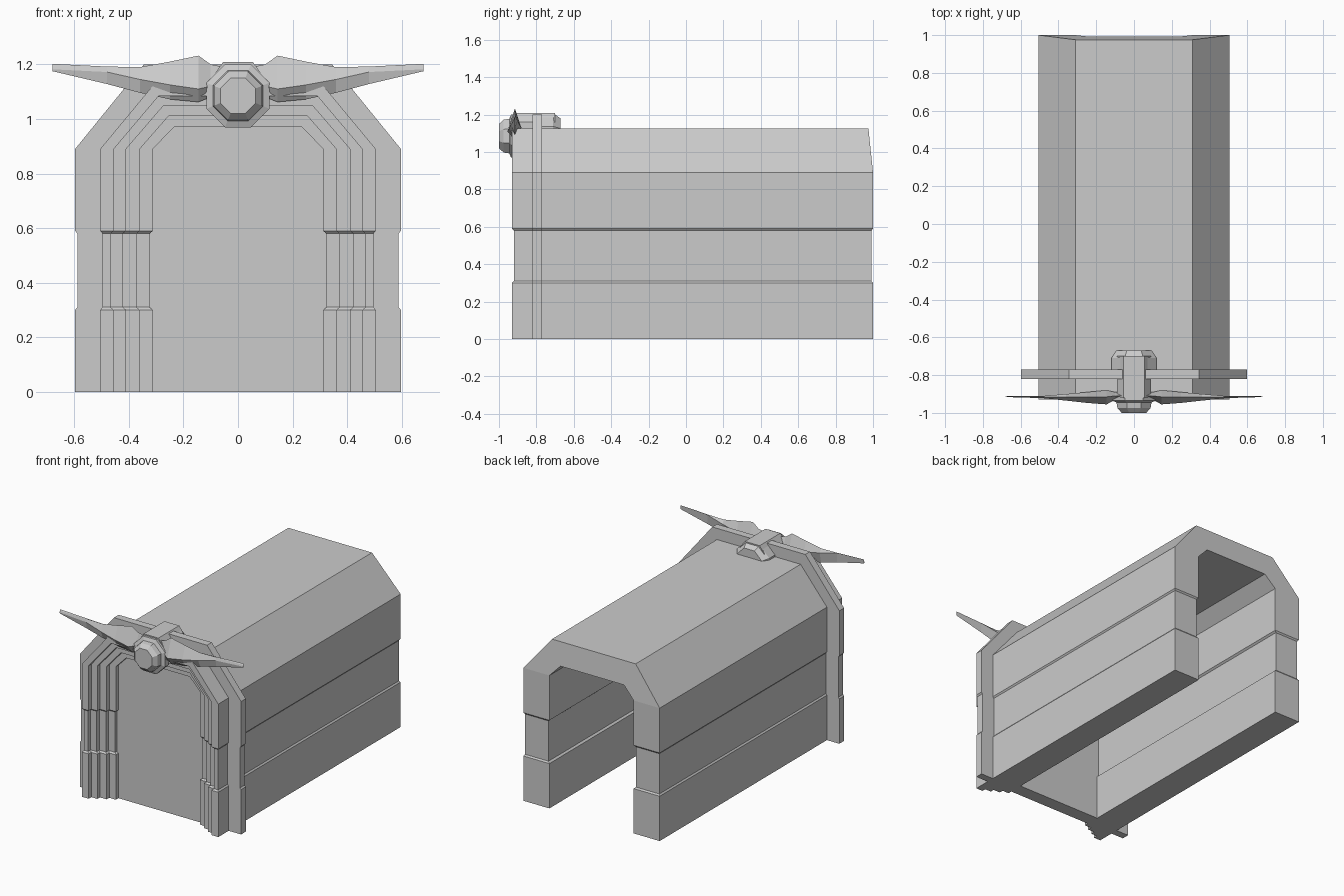
import bpy, bmesh, math

if "Cube" in bpy.data.objects:
    bpy.data.objects.remove(bpy.data.objects["Cube"])


def finish(name, bm):
    bmesh.ops.recalc_face_normals(bm, faces=bm.faces)
    me = bpy.data.meshes.new(name)
    bm.to_mesh(me)
    bm.free()
    ob = bpy.data.objects.new(name, me)
    bpy.context.collection.objects.link(ob)
    return ob


def arch_points(w, corner, top, recess):
    # Arch outline from right foot to left foot, with a recessed middle band
    right = [(w, 0, 0), (w, .30, 0), (w - recess, .31, 1), (w - recess, .58, 1),
             (w, .59, 0), (w, .89, 0), (corner, top, 0)]
    return right + [(-x, z, r) for x, z, r in reversed(right)]


def arch(name, stations):
    # Loft a closed chain of arch outlines: (half width, corner, top, recess, y, y shift in band)
    bm = bmesh.new()
    loops = []
    for w, c, t, rec, y, shift, lean in stations:
        loops.append([bm.verts.new((x, y + shift * r - lean * max(0, z - .89), z))
                      for x, z, r in arch_points(w, c, t, rec)])
    for a, b in zip(loops, loops[1:] + loops[:1]):
        for i in range(len(a) - 1):
            bm.faces.new((a[i], a[i + 1], b[i + 1], b[i]))
    for end in (0, -1):
        bm.faces.new([l[end] for l in loops])
    return finish(name, bm)


def loft(name, rings):
    bm = bmesh.new()
    loops = [[bm.verts.new(p) for p in ring] for ring in rings]
    n = len(loops[0])
    for a, b in zip(loops, loops[1:]):
        for i in range(n):
            bm.faces.new((a[i], a[(i + 1) % n], b[(i + 1) % n], b[i]))
    bm.faces.new(loops[0])
    bm.faces.new(loops[-1])
    return finish(name, bm)


def octagon_lathe(name, profile, cz):
    angles = [math.radians(22.5 + 45 * i) for i in range(8)]
    return loft(name, [[(r * math.cos(a), y, cz + r * math.sin(a)) for a in angles]
                       for y, r in profile])


# Long vault with a stepped front portal
levels = [(.505, .31, 1.125), (.455, .29, 1.085), (.41, .272, 1.05),
          (.36, .255, 1.01), (.312, .235, .97)]
stations = [(*levels[0], .008, 1.0, -.008, .105)]
for k in range(4):
    y = -.93 + .0275 * k
    stations.append((*levels[k], .008 if k == 0 else -.012, y, .01, 0))
    stations.append((*levels[k + 1], -.012, y, .01, 0))
stations.append((*levels[4], -.012, 1.0, -.008, .105))
arch("vault", stations)

# Raised rib around the vault near the front
rib_out, rib_in = (.597, .345, 1.2, .008), (.47, .29, 1.09, 0)
arch("front_rib", [(*rib_out, -.77, 0, 0), (*rib_out, -.82, 0, 0),
                   (*rib_in, -.82, 0, 0), (*rib_in, -.77, 0, 0)])

# Closing door slab
door = [(.345, 0), (.345, .89), (.26, 1.0), (-.26, 1.0), (-.345, .89), (-.345, 0)]
loft("door_slab", [[(x, y, z) for x, z in door] for y in (-.82, -.73)])

# Central boss, bridge and rear clamp
octagon_lathe("boss", [(-.90, .125), (-.935, .125), (-.945, .10), (-.975, .095), (-1.0, .07)], 1.085)
octagon_lathe("rear_clamp", [(-.79, .13), (-.71, .13), (-.67, .10)], 1.087)
bridge = [(-.09, 1.08), (.09, 1.08), (.09, 1.16), (.055, 1.208), (-.055, 1.208), (-.09, 1.16)]
loft("boss_bridge", [[(x, y, z) for x, z in bridge] for y in (-.92, -.70)])

# Wing blades: x, low z, ridge z, top z, front y, edge y, back y
blade = [(.05, 1.09, 1.13, 1.19, -.92, -.91, -.89),
         (.10, 1.08, 1.12, 1.20, -.93, -.91, -.89),
         (.145, 1.062, 1.11, 1.232, -.955, -.915, -.88),
         (.25, 1.072, 1.125, 1.21, -.947, -.915, -.89),
         (.36, 1.096, 1.145, 1.19, -.935, -.915, -.90),
         (.48, 1.128, 1.172, 1.192, -.922, -.915, -.91),
         (.68, 1.175, 1.182, 1.192, -.916, -.914, -.912)]
for side, label in ((1, "right"), (-1, "left")):
    loft(label + "_wing", [[(side * x, ye, lo), (side * x, yf, mid),
                            (side * x, ye, hi), (side * x, yb, mid + .02)]
                           for x, lo, mid, hi, yf, ye, yb in blade])
